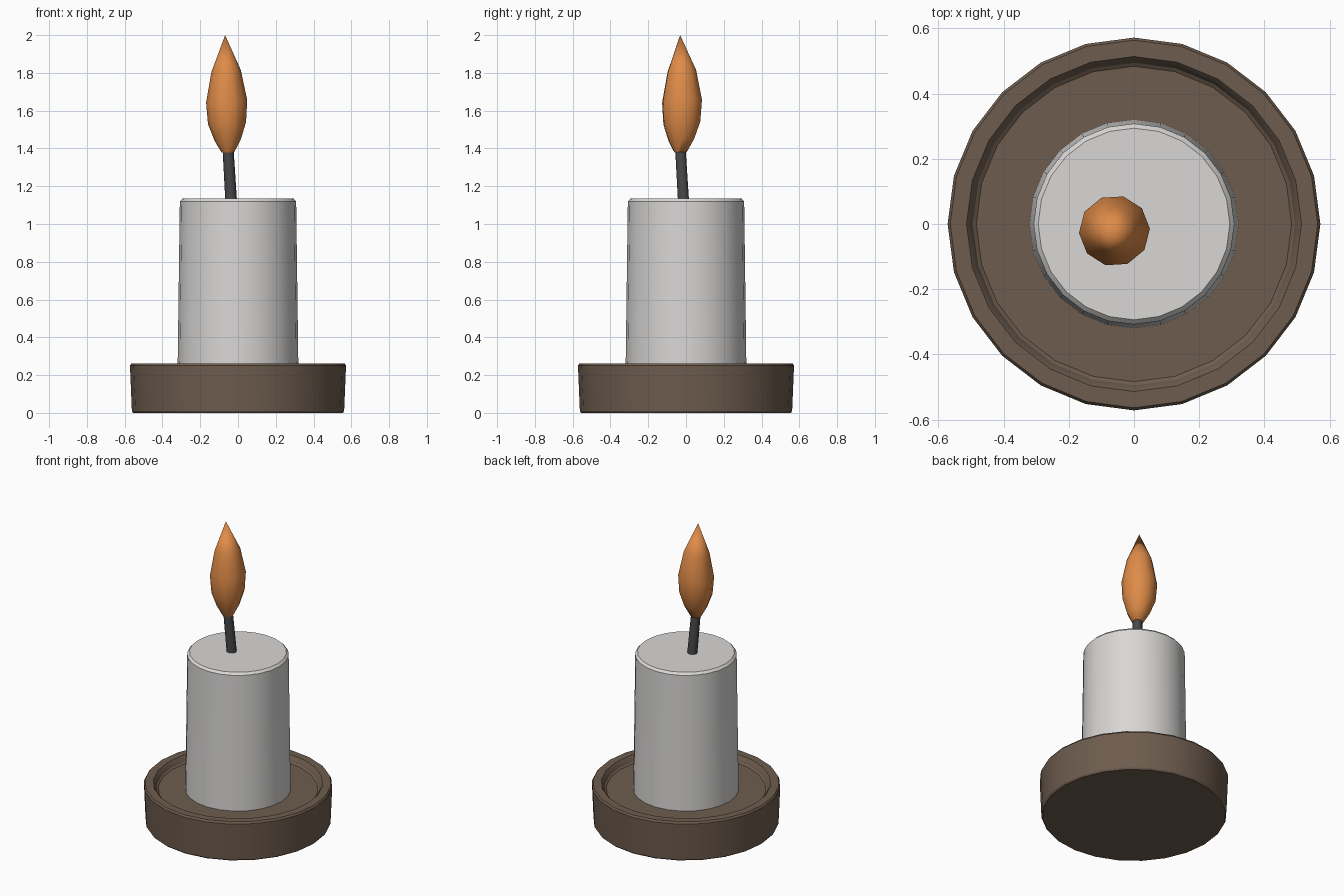
import bpy, bmesh, math

if "Cube" in bpy.data.objects:
    bpy.data.objects.remove(bpy.data.objects["Cube"])


def material(name, color):
    m = bpy.data.materials.new(name)
    m.diffuse_color = (*color, 1)
    m.use_nodes = True
    m.node_tree.nodes["Principled BSDF"].inputs["Base Color"].default_value = m.diffuse_color
    return m


def lathe(name, rings, sides, mat, angle, phase=0.0, tilt=(0, 0)):
    """Closed surface through rings (cx, cy, z, r); radius 0 gives a tip."""
    bm = bmesh.new()
    loops = []
    for cx, cy, z, r in rings:
        if r == 0:
            loops.append([bm.verts.new((cx, cy, z))] * sides)
            continue
        loop = []
        for i in range(sides):
            a = phase + 2 * math.pi * i / sides
            dx, dy = r * math.cos(a), r * math.sin(a)
            loop.append(bm.verts.new((cx + dx, cy + dy, z + dx * tilt[0] + dy * tilt[1])))
        loops.append(loop)
    for a, b in zip(loops, loops[1:]):
        for i in range(sides):
            j = (i + 1) % sides
            bm.faces.new(list(dict.fromkeys((a[i], a[j], b[j], b[i]))))
    for loop in (loops[0], loops[-1]):
        if loop[0] is not loop[1]:
            bm.faces.new(loop)
    bmesh.ops.recalc_face_normals(bm, faces=bm.faces)
    me = bpy.data.meshes.new(name)
    bm.to_mesh(me)
    bm.free()
    me.materials.append(mat)
    ob = bpy.data.objects.new(name, me)
    bpy.context.collection.objects.link(ob)
    bpy.ops.object.select_all(action='DESELECT')
    ob.select_set(True)
    bpy.context.view_layer.objects.active = ob
    bpy.ops.object.shade_smooth_by_angle(angle=math.radians(angle))
    return ob


def centred(profile):
    return [(0, 0, z, r) for r, z in profile]


brown = material("brown clay", (0.155, 0.108, 0.077))
wax = material("white wax", (0.69, 0.68, 0.67))
char = material("charred wick", (0.065, 0.065, 0.065))
orange = material("orange flame", (0.74, 0.26, 0.065))

# Dish with a chamfered rim and a shallow sunken floor
lathe("dish", centred([(0.555, 0), (0.562, 0.01), (0.572, 0.25), (0.564, 0.262),
                       (0.514, 0.262), (0.504, 0.25), (0.495, 0.228), (0.484, 0.22)]),
      24, brown, 30)

# Slightly tapered candle with a chamfered top edge
lathe("candle", centred([(0.32, 0.215), (0.308, 1.12), (0.294, 1.135)]), 24, wax, 30)

# Leaning wick
lathe("wick", [(-0.035, -0.012, 1.10, 0.031), (-0.054, -0.031, 1.42, 0.029)],
      10, char, 40)

# Flame, leaning with the wick
lathe("flame", [(-0.053, -0.028, 1.380, 0.034), (-0.054, -0.025, 1.445, 0.070),
                (-0.058, -0.022, 1.535, 0.101), (-0.060, -0.021, 1.650, 0.109),
                (-0.063, -0.022, 1.810, 0.078), (-0.068, -0.031, 2.0, 0)],
      10, orange, 60, phase=0.06, tilt=(0.06, 0.06))
